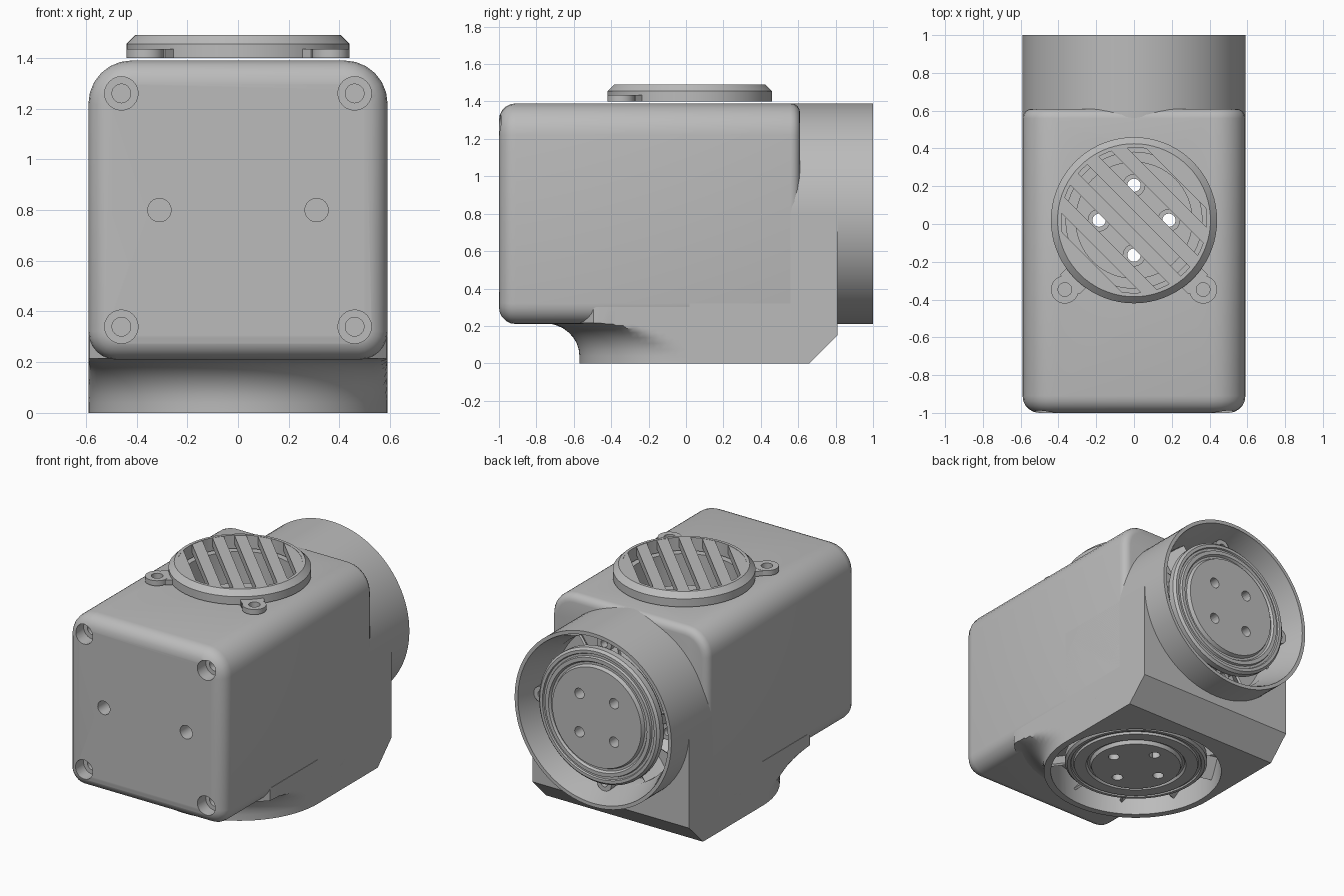
import bpy, bmesh
from math import cos, sin, pi, radians
from mathutils import Matrix, Vector

cube = bpy.data.objects.get("Cube")
if cube:
    bpy.data.objects.remove(cube, do_unlink=True)

grey = bpy.data.materials.new("plain_grey")
grey.use_nodes = True
grey.diffuse_color = (0.5, 0.5, 0.5, 1)
grey.node_tree.nodes["Principled BSDF"].inputs["Base Color"].default_value = (0.5, 0.5, 0.5, 1)

HALF = 0.59          # half width, also the tube radius
MID = 0.8            # height of the rear tube axis
AXIS_Y = 0.02        # vertical duct axis
REAR = Matrix.Translation((0, 1, MID)) @ Matrix.Rotation(-pi / 2, 4, 'X')
FRONT = Matrix.Translation((0, -1, 0)) @ Matrix.Rotation(pi / 2, 4, 'X')
BOTTOM = Matrix.Translation((0, AXIS_Y, 0)) @ Matrix.Rotation(pi, 4, 'X')
UP = Matrix.Translation((0, AXIS_Y, 0))


def finish(name, bm, matrix=Matrix()):
    bmesh.ops.transform(bm, matrix=matrix, verts=bm.verts)
    bmesh.ops.recalc_face_normals(bm, faces=bm.faces)
    mesh = bpy.data.meshes.new(name)
    bm.to_mesh(mesh)
    bm.free()
    mesh.materials.append(grey)
    ob = bpy.data.objects.new(name, mesh)
    bpy.context.collection.objects.link(ob)
    return ob


def lathe(name, pts, matrix=Matrix(), closed=False, seg=64, limit=None):
    """Spin (radius, height) points about local z."""
    bm = bmesh.new()
    rings = [[bm.verts.new((r * cos(2 * pi * i / seg), r * sin(2 * pi * i / seg), z))
              for i in range(seg)] for r, z in pts]
    pairs = list(zip(rings, rings[1:]))
    if closed:
        pairs.append((rings[-1], rings[0]))
    for a, b in pairs:
        for i in range(seg):
            j = (i + 1) % seg
            bm.faces.new((a[i], a[j], b[j], b[i]))
    bmesh.ops.remove_doubles(bm, verts=bm.verts, dist=1e-5)
    if limit:
        for v in bm.verts:
            v.co.x = max(-limit, min(limit, v.co.x))
    return finish(name, bm, matrix)


def rod(name, r, low, high, matrix, x=0, y=0, seg=24):
    return lathe(name, [(0, low), (r, low), (r, high), (0, high)],
                 matrix @ Matrix.Translation((x, y, 0)), seg=seg)


def activate(ob):
    bpy.ops.object.select_all(action='DESELECT')
    ob.select_set(True)
    bpy.context.view_layer.objects.active = ob


def cut(targets, cutters):
    for ob in targets:
        activate(ob)
        for c in cutters:
            mod = ob.modifiers.new("cut", 'BOOLEAN')
            mod.operation, mod.solver, mod.object = 'DIFFERENCE', 'EXACT', c
            bpy.ops.object.modifier_apply(modifier=mod.name)
    

# Main housing with soft edges
bm = bmesh.new()
bmesh.ops.create_cube(bm, size=1, matrix=Matrix.Translation((0, -0.195, MID))
                      @ Matrix.Diagonal((2 * HALF, 1.61, 2 * HALF, 1)))


def soften(test, size, segments):
    edges = [e for e in bm.edges if all(test(v.co) for v in e.verts)]
    bmesh.ops.bevel(bm, geom=edges, offset=size, segments=segments, profile=0.5,
                    affect='EDGES', clamp_overlap=False)


for side in (-1, 1):
    soften(lambda c: c.x * side > 0.58 and c.z > 1.38, 0.17, 6)
    soften(lambda c: c.x * side > 0.58 and c.z < 0.22, 0.11, 6)
soften(lambda c: c.y < -0.99, 0.09, 5)
soften(lambda c: c.y > 0.61, 0.05, 4)
housing = finish("housing", bm)

# Lower rear block with a chamfered heel
bm = bmesh.new()
outline = [(AXIS_Y, 0), (0.66, 0), (0.81, 0.15), (0.81, MID), (AXIS_Y, MID)]
face = bm.faces.new([bm.verts.new((-HALF, y, z)) for y, z in outline])
ext = bmesh.ops.extrude_face_region(bm, geom=[face])["geom"]
bmesh.ops.translate(bm, vec=(2 * HALF, 0, 0),
                    verts=[v for v in ext if isinstance(v, bmesh.types.BMVert)])
block = finish("lower_block", bm)

# Flared round base under the housing
flare = [(0.78 - 0.19 * cos(a), 0.04 + 0.175 * sin(a)) for a in (i * pi / 16 for i in range(9))]
base = lathe("round_base", [(0, 0), (HALF, 0)] + flare + [(0.78, 0.3), (0, 0.3)],
             UP, seg=96, limit=HALF)

# Rear tube
tube = lathe("rear_tube", [(0, -0.6), (HALF, -0.6), (HALF, 0), (0, 0)], REAR, seg=96)

# Cutters: ducts, wells, screw seats and through holes
rear_duct = lathe("rear_duct_cutter", [(0, 0.05), (0.57, 0.05), (0.565, -0.01), (0.5, -0.2),
                                       (0.5, -0.32), (0, -0.32)], REAR, seg=96)
low_duct = rod("low_duct_cutter", 0.545, -0.2, 0.05, BOTTOM, seg=96)
well = rod("well_cutter", 0.36, 1.08, 1.5, UP, seg=64)
spots = [(0.185 * cos(k * pi / 2), 0.185 * sin(k * pi / 2)) for k in range(4)]
through = [rod("through_cutter", 0.035, -0.1, 1.45, UP, x, y) for x, y in spots]
seats = []
for x in (-0.46, 0.46):
    for z in (0.34, 1.26):
        seats.append(rod("seat_cutter", 0.066, -0.09, 0.05, FRONT, x, z))
        seats.append(rod("screw_cutter", 0.037, -0.2, 0.05, FRONT, x, z))
for x in (-0.31, 0.31):
    seats.append(rod("peep_cutter", 0.046, -0.15, 0.05, FRONT, x, MID))

cut([housing], [rear_duct, low_duct, well] + through + seats)
cut([block], [rear_duct, low_duct] + through)
cut([base], [low_duct] + through)
cut([tube], [rear_duct])


# Motors with a stepped face, mounting lugs and guide vanes
def motor(name, matrix, depth, disc, duct, turn, lugs):
    body = lathe(name + "_motor", [
        (0, -depth), (0.38, -depth), (0.38, -0.15), (0.44, -0.13), (0.455, -0.11), (0.455, -0.07),
        (0.44, -0.055), (0.42, -0.055), (0.415, -0.065), (0.4, -0.065), (0.395, -0.05),
        (disc + 0.035, -0.05), (disc + 0.025, -0.065), (disc + 0.01, -0.065),
        (disc, -0.04), (0, -0.04)], matrix)
    holes = [rod("motor_cutter", 0.035, -0.14, 0.05, matrix @ Matrix.Rotation(turn, 4, 'Z'), x, y)
             for x, y in spots]
    cut([body], holes if turn else through)
    bm = bmesh.new()
    width = duct - 0.37
    for k in range(10):
        bmesh.ops.create_cube(bm, size=1, matrix=Matrix.Rotation(k * pi / 5 + 0.3, 4, 'Z')
                              @ Matrix.Translation((0.37 + width / 2, 0, -depth + 0.06))
                              @ Matrix.Rotation(0.7, 4, 'X')
                              @ Matrix.Diagonal((width, 0.015, 0.16, 1)))
    finish(name + "_vanes", bm, matrix)
    for k in range(lugs):
        a = k * pi / 2
        lathe(name + "_lug", [(0.025, -0.17), (0.055, -0.17), (0.055, -0.12), (0.025, -0.12)],
              matrix @ Matrix.Translation((0.475 * cos(a), 0.475 * sin(a), 0)), True, 20)
    return holes


spare = motor("rear", REAR, 0.33, 0.335, 0.5, pi / 4, 4)
spare += motor("bottom", BOTTOM, 0.21, 0.285, 0.545, 0, 0)

# Inner mounting plate below the grille
plate = rod("inner_plate", 0.31, 1.07, 1.2, UP, seg=64)
cut([plate], through)
for x, y in spots:
    lathe("plate_washer", [(0.035, 1.19), (0.06, 1.19), (0.06, 1.215), (0.035, 1.215)],
          UP @ Matrix.Translation((x, y, 0)), True, 24)

# Round grille: rim, slanted bars and two screw tabs
lathe("grille_rim", [(0.385, 1.4), (0.44, 1.4), (0.44, 1.455), (0.405, 1.49), (0.385, 1.49)],
      UP, True, 72)
bm = bmesh.new()
for k in range(-3, 3):
    off = (k + 0.5) * 0.14
    half = [(0.395 ** 2 - (off + s * 0.036) ** 2) ** 0.5 for s in (-1, 1)]
    low, high = off - 0.036, off + 0.036
    corners = [(-half[0], low), (half[0], low), (half[1], high), (-half[1], high)]
    face = bm.faces.new([bm.verts.new((x, y, 1.43)) for x, y in corners])
    ext = bmesh.ops.extrude_face_region(bm, geom=[face])["geom"]
    bmesh.ops.translate(bm, vec=(0, 0, 0.058),
                        verts=[v for v in ext if isinstance(v, bmesh.types.BMVert)])
finish("grille_bars", bm, UP @ Matrix.Rotation(-pi / 4, 4, 'Z'))
for side in (-1, 1):
    spot = Matrix.Translation((side * 0.366, -0.347, 0))
    lathe("grille_tab", [(0.036, 1.4), (0.074, 1.4), (0.074, 1.435), (0.036, 1.435)], spot, True, 32)
    bm = bmesh.new()
    bmesh.ops.create_cube(bm, size=1, matrix=Matrix.Translation((0.075, 0, 1.4175))
                          @ Matrix.Diagonal((0.075, 0.146, 0.034, 1)))
    finish("grille_tab_neck", bm, spot @ Matrix.Rotation(pi / 2 + side * pi / 4, 4, 'Z'))

# Remove cutters and smooth the rounded parts
for c in [rear_duct, low_duct, well] + through + seats + spare:
    bpy.data.objects.remove(c, do_unlink=True)
for ob in list(bpy.context.collection.objects):
    if ob.type == 'MESH':
        activate(ob)
        bpy.ops.object.shade_smooth_by_angle(angle=radians(32))
